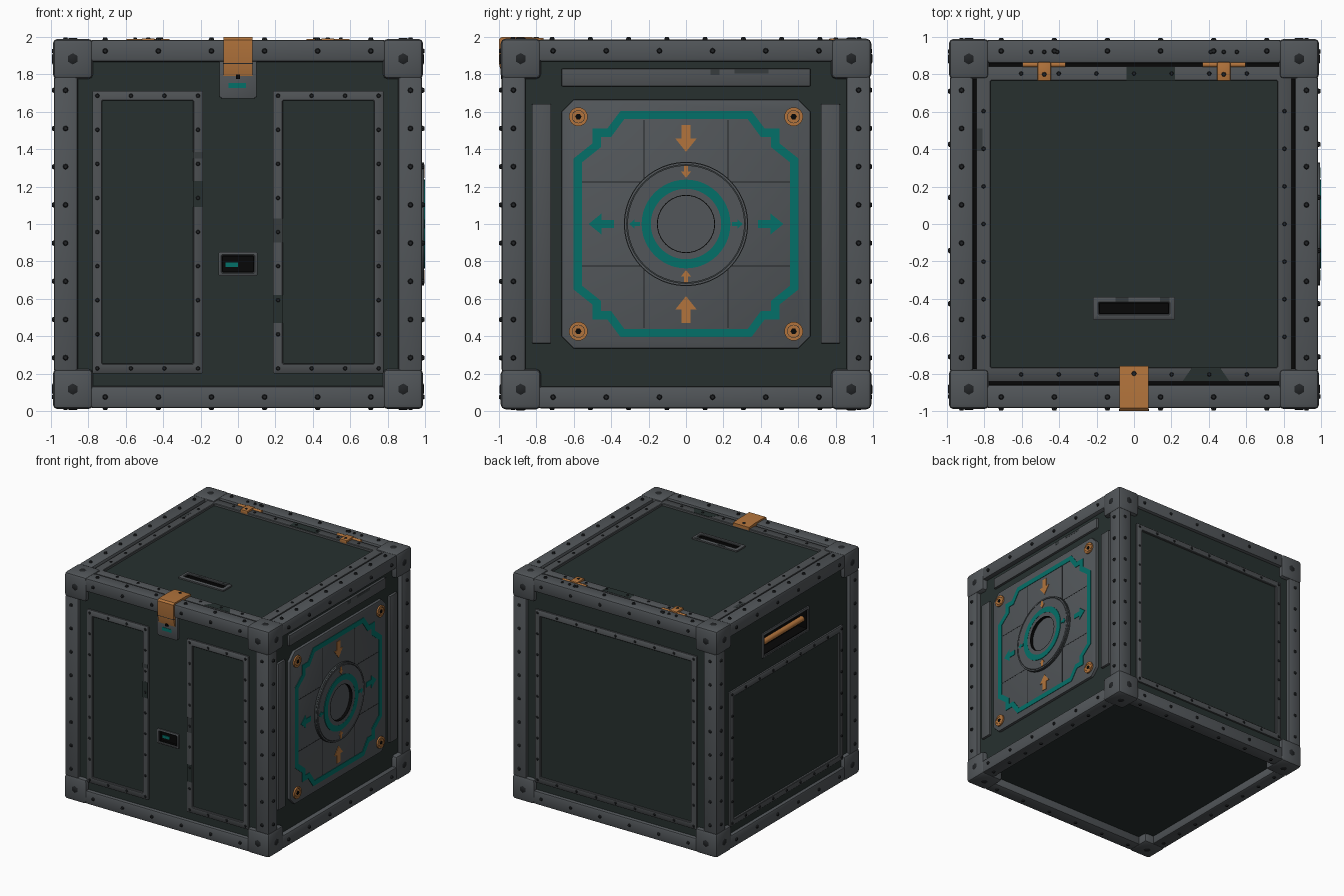
import bpy, bmesh, math
from mathutils import Matrix

if "Cube" in bpy.data.objects:
    bpy.data.objects.remove(bpy.data.objects["Cube"])


def material(name, r, g, b):
    m = bpy.data.materials.new(name)
    m.diffuse_color = (r, g, b, 1)
    m.use_nodes = True
    m.node_tree.nodes["Principled BSDF"].inputs["Base Color"].default_value = m.diffuse_color
    return m


GREEN = material("dark green panel", 0.020, 0.030, 0.028)
GREY = material("steel grey", 0.084, 0.093, 0.101)
TRIM = material("trim grey", 0.077, 0.084, 0.090)
DARK = material("bolt dark", 0.016, 0.018, 0.020)
BLACK = material("black recess", 0.002, 0.002, 0.002)
TEAL = material("teal paint", 0.001, 0.160, 0.138)
ORANGE = material("orange metal", 0.45, 0.175, 0.045)
WORN = material("worn patch", 0.038, 0.045, 0.047)

# Each crate side has its own frame: u right, v up, w outward, from the crate centre
AXES = {"front": ((1, 0, 0), (0, 0, 1), (0, -1, 0)), "right": ((0, 1, 0), (0, 0, 1), (1, 0, 0)),
        "back": ((-1, 0, 0), (0, 0, 1), (0, 1, 0)), "left": ((0, -1, 0), (0, 0, 1), (-1, 0, 0)),
        "top": ((1, 0, 0), (0, 1, 0), (0, 0, 1)), "bottom": ((1, 0, 0), (0, -1, 0), (0, 0, -1))}
SIDE = {k: Matrix.Translation((0, 0, 1)) @ Matrix(a).transposed().to_4x4() for k, a in AXES.items()}
W = 0.955    # body skin distance on front, back, left, top
WR = 0.945   # body skin distance on the right
F = 0.974    # riveted frame surface


def finish(name, bm, side, mat, bevel=0, seg=2):
    bmesh.ops.recalc_face_normals(bm, faces=bm.faces[:])
    if bevel:
        bmesh.ops.bevel(bm, geom=bm.edges[:], offset=bevel, segments=seg, affect='EDGES', profile=0.5)
    bm.transform(SIDE[side])
    me = bpy.data.meshes.new(name)
    bm.to_mesh(me)
    bm.free()
    me.materials.append(mat)
    me.shade_smooth()
    me.set_sharp_from_angle(angle=math.radians(32))
    ob = bpy.data.objects.new(name, me)
    bpy.context.collection.objects.link(ob)
    return ob


def prism(name, side, pts, w0, w1, mat, bevel=0, seg=2):
    bm = bmesh.new()
    f = bm.faces.new([bm.verts.new((u, v, w0)) for u, v in pts])
    new = bmesh.ops.extrude_face_region(bm, geom=[f])["geom"]
    bmesh.ops.translate(bm, verts=[g for g in new if isinstance(g, bmesh.types.BMVert)], vec=(0, 0, w1 - w0))
    return finish(name, bm, side, mat, bevel, seg)


def rect(u0, u1, v0, v1):
    return [(u0, v0), (u1, v0), (u1, v1), (u0, v1)]


def circle(r, n=48, u=0, v=0):
    return [(u + r * math.cos(2 * math.pi * i / n), v + r * math.sin(2 * math.pi * i / n)) for i in range(n)]


def box(name, side, u0, u1, v0, v1, w0, w1, mat, bevel=0):
    return prism(name, side, rect(u0, u1, v0, v1), w0, w1, mat, bevel)


def ring(name, side, outer, inner, w0, w1, mat, bevel=0):
    bm = bmesh.new()
    loops = [[bm.verts.new((u, v, w)) for u, v in p]
             for p, w in ((outer, w0), (outer, w1), (inner, w1), (inner, w0))]
    n = len(outer)
    for a in range(4):
        A, B = loops[a], loops[(a + 1) % 4]
        for i in range(n):
            j = (i + 1) % n
            bm.faces.new((A[i], A[j], B[j], B[i]))
    return finish(name, bm, side, mat, bevel, 1)


def bolts(name, side, spots, w, h, r=0.014, n=8, mat=DARK):
    bm = bmesh.new()
    for u, v in spots:
        bmesh.ops.create_cone(bm, cap_ends=True, segments=n, radius1=r, radius2=r * 0.65, depth=h,
                              matrix=Matrix.Translation((u, v, w + h / 2)))
    return finish(name, bm, side, mat)


def spread(a, b, n):
    return [a + (b - a) * i / (n - 1) for i in range(n)]


def riveted_frame(name, side, u0, u1, v0, v1, t, w, step=0.18):
    inner = rect(u0 + t, u1 - t, v0 + t, v1 - t)
    ring(name, side, rect(u0, u1, v0, v1), inner, 0.92, w, TRIM, 0.004)
    h = t / 2
    us = spread(u0 + h, u1 - h, round((u1 - u0 - t) / step) + 1)
    vs = spread(v0 + h, v1 - h, round((v1 - v0 - t) / step) + 1)
    spots = [(u, v) for u in us for v in (v0 + h, v1 - h)] + [(u, v) for v in vs[1:-1] for u in (u0 + h, u1 - h)]
    bolts(name + "_rivets", side, spots, w - 0.001, 0.008, 0.012)


# Main body, with the underside set deeper than the beams
body = box("crate_body", "top", -W, WR, -W, W, -0.915, W, GREEN)


def recess(name, side, skin, u0, u1, v0, v1, t, depth):
    # pocket cut into the body, black lining and a raised rim
    cut = box("cutter", side, u0, u1, v0, v1, skin - depth, 1.1, BLACK)
    mod = body.modifiers.new("cut", 'BOOLEAN')
    mod.object, mod.solver = cut, 'EXACT'
    bpy.context.view_layer.objects.active = body
    bpy.ops.object.modifier_apply(modifier=mod.name)
    bpy.data.objects.remove(cut)
    inside = rect(u0 + 0.006, u1 - 0.006, v0 + 0.006, v1 - 0.006)
    ring(name + "_lining", side, rect(u0, u1, v0, v1), inside, skin - depth, skin + 0.005, BLACK)
    box(name + "_floor", side, u0, u1, v0, v1, skin - depth - 0.005, skin - depth + 0.006, BLACK)
    ring(name + "_rim", side, rect(u0 - t, u1 + t, v0 - t, v1 + t), rect(u0, u1, v0, v1),
         skin - 0.01, skin + 0.016, TRIM, 0.004)


recess("lid_grip", "top", W, -0.188, 0.188, -0.482, -0.42, 0.03, 0.05)
recess("side_handle", "left", W, -0.3, 0.3, 0.52, 0.69, 0.022, 0.09)
recess("display", "front", W, -0.086, 0.086, -0.26, -0.168, 0.017, 0.02)
body.data.shade_flat()
box("display_light", "front", -0.066, 0, -0.23, -0.206, W - 0.016, W - 0.008, TEAL)
prism("handle_bar", "back", circle(0.024, 16, W - 0.038, 0.6), -0.29, 0.29, ORANGE)

# Edge beams (inner edges along both axes of each profile) and corner blocks
L, E1 = 0.79, 0.985
for side, eu, ev in (("front", 0.860, 0.867), ("right", 0.860, 0.867), ("top", 0.856, 0.856)):
    for su in (-1, 1):
        for sv in (-1, 1):
            u, v = sorted((su * eu, su * E1)), sorted((sv * ev, sv * E1))
            box("edge_beam", side, *u, *v, -L, L, GREY, 0.016)
for sx in (-1, 1):
    for sy in (-1, 1):
        for sz in (-1, 1):
            spans = [sorted((s * 0.775, s * 0.99)) for s in (sx, sy, sz)]
            box("corner_block", "top", *spans[0], *spans[1], *spans[2], GREY, 0.026)

# Beam bolts and corner hex heads on every side
for side in AXES:
    h = 0.014 if side in ("front", "right", "top") else 0.01
    spots = [(u, s * 0.925) for u in spread(-0.71, 0.71, 6) for s in (-1, 1)]
    spots += [(s * 0.922, v) for v in spread(-0.715, 0.715, 8) for s in (-1, 1)]
    bolts("beam_bolts", side, spots, 0.984, h, 0.015)
    corners = [(a * 0.883, b * 0.883) for a in (-1, 1) for b in (-1, 1)]
    bolts("corner_hex_bolts", side, corners, 0.989, 0.006, 0.032, 6)

# Riveted panels: front pair, back, left
riveted_frame("front_left_frame", "front", -0.778, -0.188, -0.798, 0.712, 0.052, F)
riveted_frame("front_right_frame", "front", 0.188, 0.778, -0.798, 0.712, 0.052, F)
riveted_frame("back_frame", "back", -0.78, 0.78, -0.798, 0.712, 0.052, F)
riveted_frame("left_frame", "left", -0.78, 0.78, -0.798, 0.375, 0.052, F)

# Lid
ring("lid_gap", "top", rect(-0.87, 0.87, -0.87, 0.87), rect(-0.83, 0.83, -0.83, 0.83), 0.94, W + 0.002, BLACK)
riveted_frame("lid_frame", "top", -0.843, 0.843, -0.843, 0.843, 0.077, 0.976, 0.2)

# Hinges
for s in (-1, 1):
    c = s * 0.48
    prism("hinge_barrel", "right", circle(0.014, 12, 0.852, 0.974), c - 0.115, c + 0.115, ORANGE)
    box("hinge_tab", "top", c - 0.035, c + 0.035, 0.765, 0.865, 0.96, 0.992, ORANGE, 0.004)
    bolts("hinge_bolts", "top", [(c + d, 0.92) for d in (-0.07, 0, 0.07)], 0.984, 0.012, 0.012)
    bolts("hinge_tab_bolt", "top", [(c, 0.8)], 0.99, 0.006, 0.014)

# Front latch
prism("latch", "right", [(-0.76, 0.965), (-0.76, 0.992), (-0.84, 0.999), (-0.985, 0.999), (-1.0, 0.985),
                         (-1.0, 0.86), (-0.982, 0.79), (-0.94, 0.79), (-0.94, 0.965)], -0.078, 0.078, ORANGE)
bolts("latch_top_bolt", "top", [(0, -0.8)], 0.992, 0.007, 0.016)
prism("latch_plate", "front", [(-0.1, 0.87), (-0.1, 0.682), (-0.085, 0.67), (0.085, 0.67), (0.1, 0.682),
                               (0.1, 0.87)], 0.92, 0.976, GREY, 0.004)
box("latch_light", "front", -0.05, 0.042, 0.726, 0.754, 0.973, 0.979, TEAL)
box("latch_keyhole", "front", -0.012, 0.012, 0.775, 0.798, 0.97, 0.988, BLACK)
box("latch_seam", "front", -0.079, 0.079, 0.855, 0.86, 0.99, 1.0, DARK)

# Right side: armour plate with bars around it
a, b = 0.665, 0.60
octagon = [(a, -b), (a, b), (b, a), (-b, a), (-a, b), (-a, -b), (-b, -a), (b, -a)]
prism("armour_plate", "right", octagon, 0.92, 0.969, GREY, 0.006)
box("upper_bar", "right", -0.665, 0.665, 0.735, 0.83, 0.92, 0.966, TRIM, 0.006)
for s in (-1, 1):
    u = sorted((s * 0.72, s * 0.823))
    box("side_bar", "right", *u, -0.638, 0.642, 0.92, 0.966, TRIM, 0.006)
    # panel seams
    for p in (1, -1):
        v = sorted((p * 0.24, p * 0.555))
        box("seam", "right", s * 0.225 - 0.003, s * 0.225 + 0.003, *v, 0.965, 0.970, DARK)
        box("seam", "right", *v, s * 0.225 - 0.003, s * 0.225 + 0.003, 0.965, 0.970, DARK)


def four_way(q):
    r = q[::-1]
    return (q + [(-u, v) for u, v in r] + [(-u, -v) for u, v in q] + [(u, -v) for u, v in r])


ring("teal_outline", "right",
     four_way([(0.6, 0.35), (0.5, 0.43), (0.5, 0.51), (0.42, 0.51), (0.35, 0.603)]),
     four_way([(0.555, 0.33), (0.455, 0.41), (0.455, 0.465), (0.40, 0.465), (0.33, 0.56)]), 0.964, 0.973, TEAL)

# Round port
ring("port_groove", "right", circle(0.332), circle(0.3), 0.96, 0.985, WORN)
ring("port_rim", "right", circle(0.329), circle(0.317), 0.96, 0.994, GREY)
ring("port_disc", "right", circle(0.313), circle(0.153), 0.96, 0.994, GREY)
ring("port_teal_ring", "right", circle(0.237), circle(0.188), 0.98, 0.999, TEAL)
ring("port_lip", "right", circle(0.189), circle(0.155), 0.96, 0.998, GREY)
ring("port_bore", "right", circle(0.158), circle(0.151), 0.96, 0.997, BLACK)
prism("port_floor", "right", circle(0.152), 0.96, 0.971, GREY)


def arrow(name, turn, start, tip, half, w, mat):
    # flat arrow along a ray at the given quarter turn
    neck = start + (tip - start) * 0.5
    k = half * 0.4
    pts = [(start, -k), (neck, -k), (neck, -half), (tip, 0), (neck, half), (neck, k), (start, k)]
    c, s = round(math.cos(turn * math.pi / 2)), round(math.sin(turn * math.pi / 2))
    prism(name, "right", [(c * x - s * y, s * x + c * y) for x, y in pts], w - 0.004, w + 0.003, mat)


for t in (1, 3):
    arrow("orange_arrow", t, 0.53, 0.385, 0.058, 0.970, ORANGE)
    arrow("small_orange_arrow", t, 0.312, 0.247, 0.027, 0.995, ORANGE)
for t in (0, 2):
    arrow("teal_arrow", t, 0.385, 0.52, 0.055, 0.970, TEAL)
    arrow("small_teal_arrow", t, 0.245, 0.303, 0.025, 0.995, TEAL)

# Orange corner fasteners of the plate
for u in (-0.575, 0.575):
    for v in (-0.573, 0.573):
        ring("fastener_ring", "right", circle(0.05, 24, u, v), circle(0.035, 24, u, v), 0.96, 0.982, ORANGE)
        prism("fastener_gap", "right", circle(0.037, 24, u, v), 0.96, 0.974, DARK)
        prism("fastener_core", "right", circle(0.0325, 24, u, v), 0.96, 0.981, ORANGE)
        prism("fastener_socket", "right", circle(0.017, 6, u, v), 0.97, 0.983, BLACK)

# Worn paint patches: side, u range, v range, surface height, colour
for side, u0, u1, v0, v1, w, mat in (
        ("front", -0.24, -0.19, 0.09, 0.23, F, GREEN), ("front", -0.24, -0.19, 0.35, 0.385, F, WORN),
        ("front", 0.19, 0.24, -0.1, 0.03, F, WORN), ("front", 0.19, 0.24, -0.53, -0.38, F, GREEN),
        ("top", -0.04, 0.22, 0.768, 0.84, 0.976, GREEN), ("top", -0.84, -0.81, 0.39, 0.51, 0.976, WORN),
        ("top", -0.1, -0.03, -0.418, -0.392, W + 0.016, WORN), ("top", 0.14, 0.19, -0.418, -0.392, W + 0.016, WORN),
        ("right", 0.26, 0.44, 0.805, 0.825, 0.966, WORN), ("right", 0.13, 0.18, 0.795, 0.825, 0.966, WORN)):
    box("worn_patch", side, u0, u1, v0, v1, w - 0.003, w + 0.001, mat)
prism("worn_patch", "top", [(0.26, -0.84), (0.51, -0.84), (0.46, -0.768), (0.31, -0.768)], 0.973, 0.977, GREEN)
